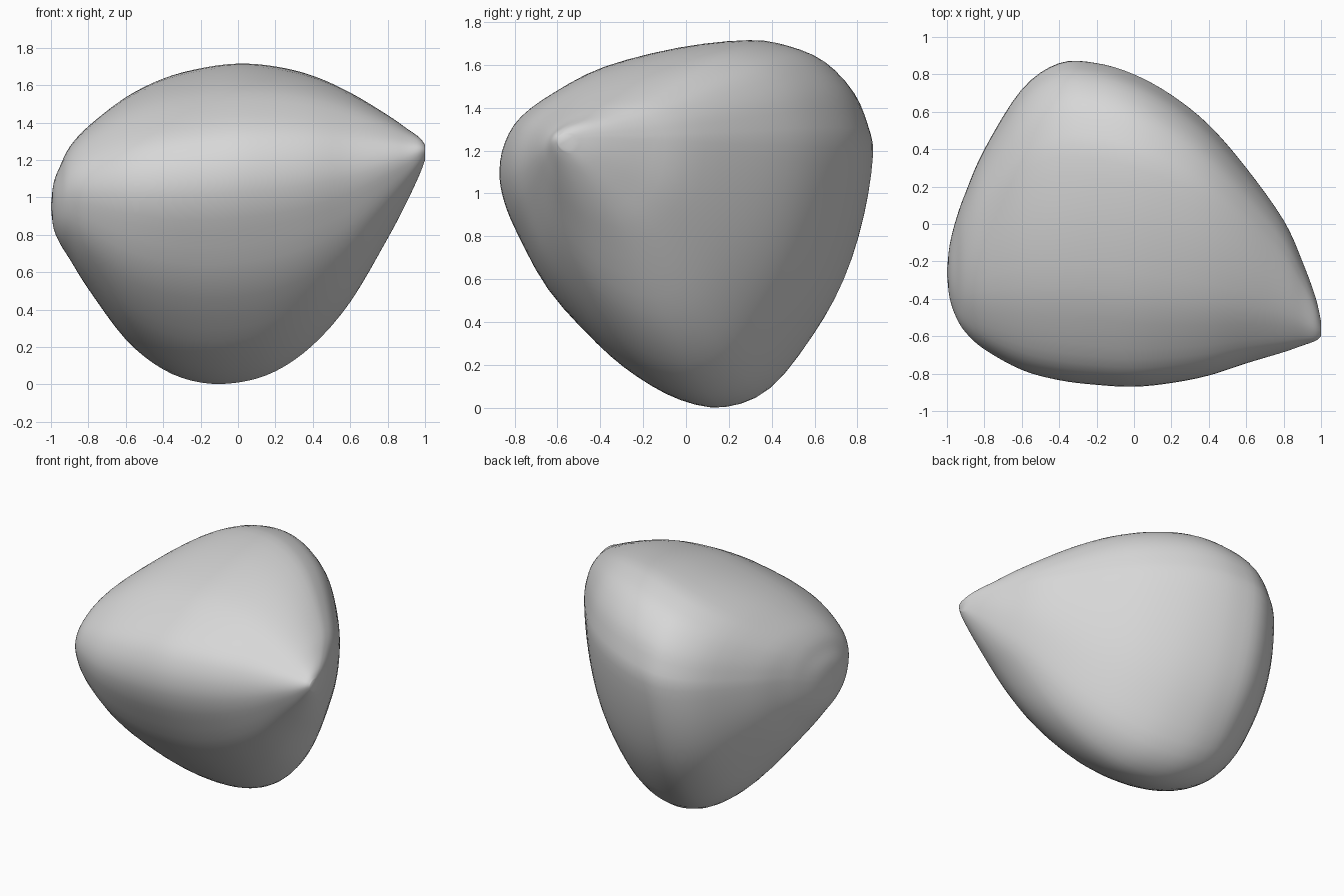
import bpy
import bmesh
import math
from mathutils import Vector

if "Cube" in bpy.data.objects:
    bpy.data.objects.remove(bpy.data.objects["Cube"], do_unlink=True)

# Rounded triangular cross-section in a unit box (depth, height)
OUTLINE = [(0, .645), (.015, .72), (.06, .79), (.16, .86), (.3, .928), (.51, .98),
           (.7, 1), (.8, .985), (.885, .948), (.954, .873), (.988, .785), (1, .7),
           (.97, .525), (.914, .344), (.833, .187), (.73, .05), (.615, 0), (.5, .018),
           (.38, .082), (.27, .172), (.135, .32), (.046, .48), (.01, .57)]

# Stations along the body: x, front, back, bottom, top
STATIONS = [(-1, -.27, -.25, .94, .96), (-.985, -.4, -.11, .83, 1.08),
            (-.95, -.5, .03, .75, 1.17), (-.9, -.58, .17, .67, 1.27),
            (-.8, -.67, .4, .51, 1.38),
            (-.6, -.78, .72, .24, 1.535), (-.4, -.835, .86, .08, 1.635),
            (-.2, -.86, .86, .01, 1.69), (0, -.87, .8, .01, 1.715),
            (.2, -.85, .69, .07, 1.7), (.4, -.81, .53, .21, 1.65),
            (.6, -.745, .3, .44, 1.56), (.8, -.685, .02, .78, 1.44),
            (.9, -.65, -.2, .97, 1.37), (.97, -.625, -.39, 1.12, 1.32),
            (1, -.6, -.52, 1.2, 1.28)]


def smooth_path(points, steps, closed):
    """Sample a smooth curve that passes through every point."""
    points = [Vector(p) for p in points]
    count = len(points)
    result = []

    def pick(i):
        return points[i % count] if closed else points[max(0, min(count - 1, i))]

    for i in range(count if closed else count - 1):
        a, b, c, d = (pick(i + k) for k in (-1, 0, 1, 2))
        for s in range(steps):
            t = s / steps
            result.append(b + (c - a) * (t / 2)
                          + (a * 2 - b * 5 + c * 4 - d) * (t * t / 2)
                          + (b * 3 - a - c * 3 + d) * (t ** 3 / 2))
    if not closed:
        result.append(points[-1])
    return result


def rounded_section(outline, amount):
    """Blend the outline toward a circle, then fit it to the unit box again."""
    blended = []
    for p in outline:
        offset = p - Vector((.5, .5))
        blended.append(p.lerp(Vector((.5, .5)) + offset.normalized() / 2, amount))
    low = [min(p[k] for p in blended) for k in (0, 1)]
    high = [max(p[k] for p in blended) for k in (0, 1)]
    return [[(p[k] - low[k]) / (high[k] - low[k]) for k in (0, 1)] for p in blended]


def make_material(name, color):
    material = bpy.data.materials.new(name)
    material.use_nodes = True
    material.diffuse_color = color
    for node in material.node_tree.nodes:
        if node.type == "BSDF_PRINCIPLED":
            node.inputs["Base Color"].default_value = color
    return material


# Loft the body from the blunt end to the pointed tip, rounder toward both ends
bm = bmesh.new()
outline = smooth_path(OUTLINE, 3, True)
rings = []
for x, front, back, bottom, top in smooth_path(STATIONS, 4, False):
    section = rounded_section(outline, x * x * (.75 if x < 0 else .5))
    rings.append([bm.verts.new((x, front + u * (back - front), bottom + v * (top - bottom)))
                  for u, v in section])

for ring, following in zip(rings, rings[1:]):
    for i in range(len(ring)):
        j = (i + 1) % len(ring)
        bm.faces.new((ring[i], ring[j], following[j], following[i]))
bm.faces.new(rings[0])
bm.faces.new(rings[-1])
bmesh.ops.recalc_face_normals(bm, faces=bm.faces)

mesh = bpy.data.meshes.new("pebble_body")
bm.to_mesh(mesh)
bm.free()
pebble = bpy.data.objects.new("pebble_body", mesh)
bpy.context.collection.objects.link(pebble)
mesh.materials.append(make_material("plain_grey", (.68, .68, .68, 1)))

# Smooth stone surface
bpy.ops.object.select_all(action="DESELECT")
pebble.select_set(True)
bpy.context.view_layer.objects.active = pebble
bpy.ops.object.shade_smooth_by_angle(angle=math.radians(50))
